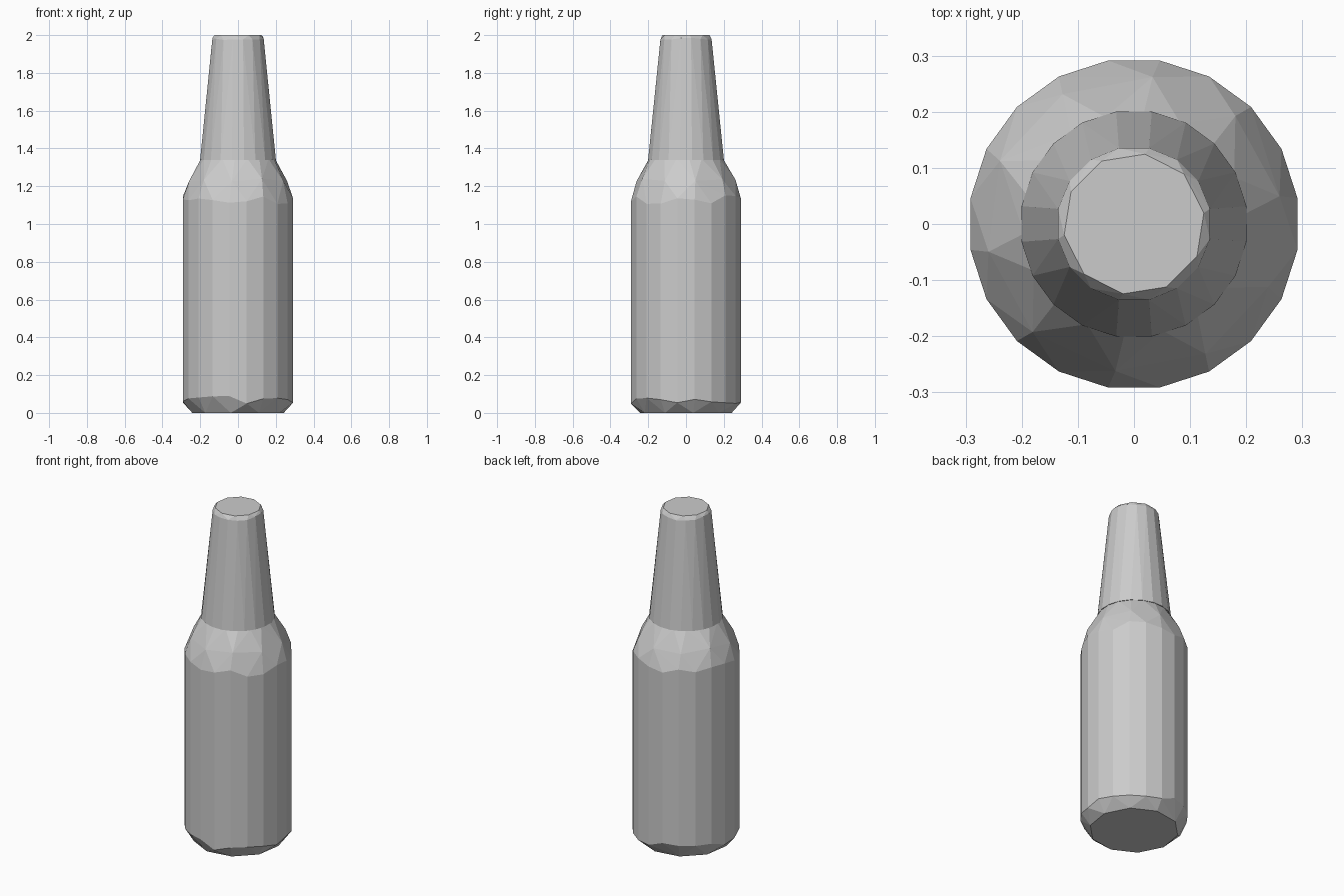
import bpy
import bmesh
import math
import random

random.seed(4)

cube = bpy.data.objects.get("Cube")
if cube:
    bpy.data.objects.remove(cube, do_unlink=True)


def make_material(name, colour):
    mat = bpy.data.materials.new(name)
    mat.use_nodes = True
    mat.diffuse_color = colour
    mat.node_tree.nodes["Principled BSDF"].inputs["Base Color"].default_value = colour
    return mat


grey = make_material("plain grey", (0.6, 0.6, 0.6, 1))


def faceted_shell(name, rings):
    """Wrap a convex skin around rings of (radius, height, sides, turn, height jitter)."""
    bm = bmesh.new()
    for radius, height, sides, turn, jitter in rings:
        for i in range(sides):
            a = 2 * math.pi * (i + turn) / sides
            z = height + random.uniform(-jitter, jitter)
            bm.verts.new((radius * math.cos(a), radius * math.sin(a), z))
    hull = bmesh.ops.convex_hull(bm, input=bm.verts[:])
    loose = {v for v in hull["geom_interior"] if isinstance(v, bmesh.types.BMVert)}
    bmesh.ops.delete(bm, geom=list(loose), context="VERTS")
    # Merge the flat caps and panels into clean polygons
    bmesh.ops.dissolve_limit(bm, angle_limit=math.radians(1), verts=bm.verts[:], edges=bm.edges[:])
    bmesh.ops.recalc_face_normals(bm, faces=bm.faces[:])
    mesh = bpy.data.meshes.new(name)
    bm.to_mesh(mesh)
    bm.free()
    mesh.materials.append(grey)
    obj = bpy.data.objects.new(name, mesh)
    bpy.context.collection.objects.link(obj)
    return obj


# Body: chamfered foot, straight wall and rough two-step shoulder
faceted_shell("bottle_body", [
    (0.245, 0.0, 10, 0.25, 0),
    (0.295, 0.07, 20, 0.5, 0.025),
    (0.295, 1.13, 20, 0.5, 0.025),
    (0.264, 1.235, 10, 0.3, 0.015),
    (0.197, 1.345, 18, 0.25, 0),
])

# Neck: tapered cone with a chipped rim
faceted_shell("bottle_neck", [
    (0.203, 1.34, 20, 0.5, 0),
    (0.201, 1.352, 20, 0.5, 0),
    (0.138, 1.98, 16, 0.5, 0.006),
    (0.126, 2.0, 10, 0.25, 0),
])
